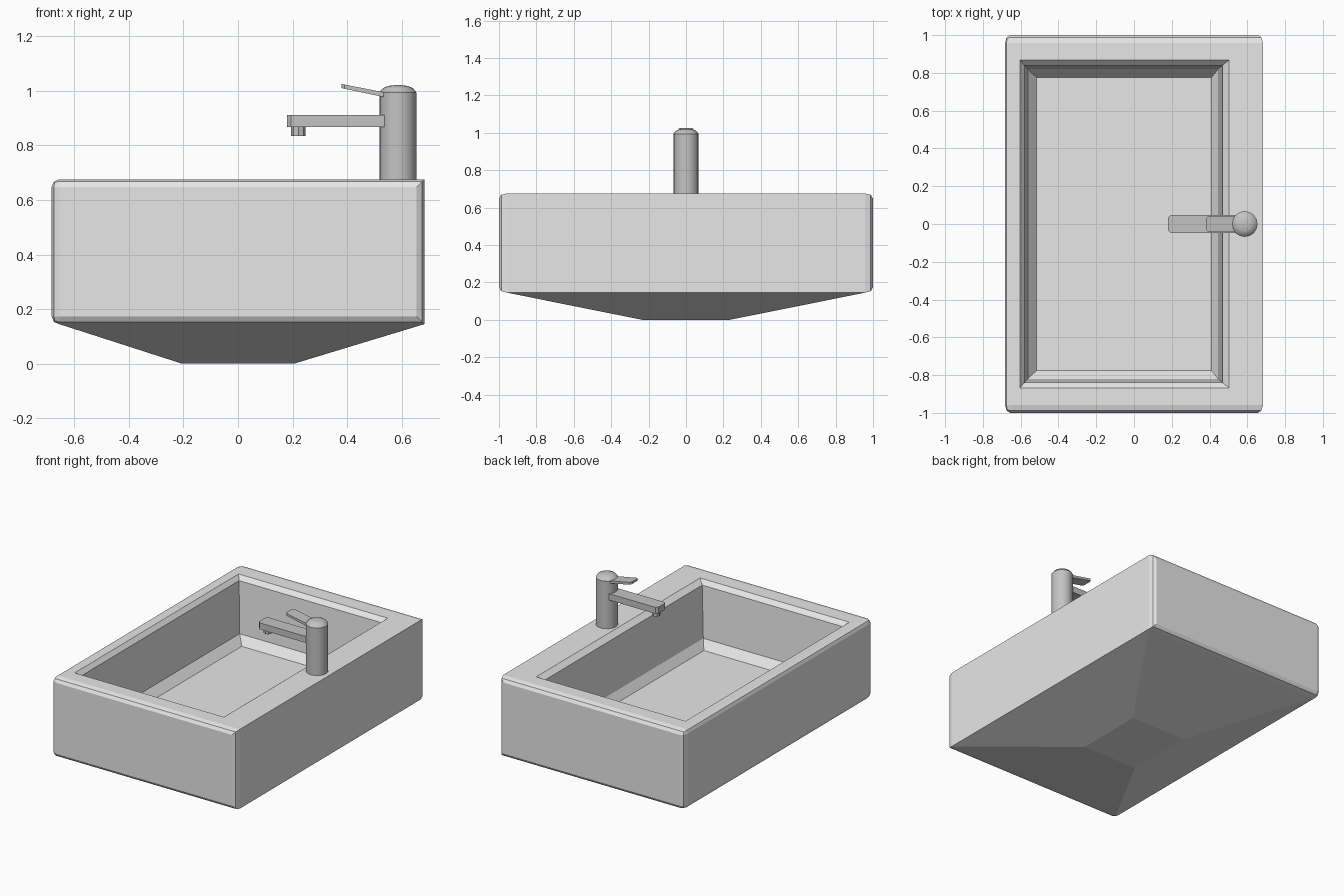
import bpy, bmesh, math

if "Cube" in bpy.data.objects:
    bpy.data.objects.remove(bpy.data.objects["Cube"])


def material(name, v):
    m = bpy.data.materials.new(name)
    m.diffuse_color = (v, v, v, 1)
    m.use_nodes = True
    m.node_tree.nodes["Principled BSDF"].inputs["Base Color"].default_value = m.diffuse_color
    return m


CERAMIC = material("white_ceramic", 0.8)
METAL = material("grey_metal", 0.55)


def finish(bm, name, mat, angle=None):
    bmesh.ops.recalc_face_normals(bm, faces=bm.faces)
    me = bpy.data.meshes.new(name)
    bm.to_mesh(me)
    bm.free()
    me.materials.append(mat)
    ob = bpy.data.objects.new(name, me)
    bpy.context.collection.objects.link(ob)
    if angle:
        bpy.ops.object.select_all(action='DESELECT')
        ob.select_set(True)
        bpy.context.view_layer.objects.active = ob
        bpy.ops.object.shade_smooth_by_angle(angle=math.radians(angle))
    return ob


def step(bm, face, x0, x1, y, z):
    """Extrude a rectangular face and move its copy to a new rectangle."""
    new = bmesh.ops.extrude_discrete_faces(bm, faces=[face])["faces"][0]
    c = new.calc_center_median()
    for v in new.verts:
        v.co = (x1 if v.co.x > c.x else x0, y if v.co.y > 0 else -y, z)
    return new


# Basin: box with rounded edges everywhere except along the wall side (+x)
bm = bmesh.new()
bmesh.ops.create_cube(bm, size=2)
for v in bm.verts:
    v.co = (v.co.x * 0.683, v.co.y, 0.676 if v.co.z > 0 else 0.145)
edges = [e for e in bm.edges
         if not all(v.co.x > 0 for v in e.verts)
         or abs(e.verts[0].co.z - e.verts[1].co.z) > 0.1]
bmesh.ops.bevel(bm, geom=edges, offset=0.028, segments=2, profile=0.5,
                affect='EDGES')
# The end roundings are longer than the others
for v in bm.verts:
    v.co.y = math.copysign(1 - (1 - abs(v.co.y)) * 1.5, v.co.y)
bm.faces.ensure_lookup_table()
bm.normal_update()
flat = [f for f in bm.faces if abs(f.normal.z) > 0.99]
top = max(flat, key=lambda f: f.calc_center_median().z)
bottom = min(flat, key=lambda f: f.calc_center_median().z)

# Bowl: rim, sloped lip, wall and chamfered floor
for ring in ((-0.603, 0.503, 0.867, 0.676), (-0.58, 0.468, 0.84, 0.648),
             (-0.562, 0.446, 0.82, 0.305), (-0.515, 0.41, 0.775, 0.25)):
    top = step(bm, top, *ring)

# Tapered underside
step(bm, bottom, -0.205, 0.205, 0.235, 0.0)
finish(bm, "basin", CERAMIC)


def lathe(name, profile, x, sides):
    bm = bmesh.new()
    rings = []
    for r, z in profile:
        rings.append([bm.verts.new((x + r * math.cos(2 * math.pi * i / sides),
                                    r * math.sin(2 * math.pi * i / sides), z))
                      for i in range(sides)])
    for a, b in zip(rings, rings[1:]):
        for i in range(sides):
            j = (i + 1) % sides
            bm.faces.new((a[i], a[j], b[j], b[i]))
    bm.faces.new(rings[0])
    bm.faces.new(rings[-1])
    finish(bm, name, METAL, 30)


def plank(name, outline, half, bevel):
    """Side outline in x,z extruded across y, tip corners chamfered."""
    bm = bmesh.new()
    f = bm.faces.new([bm.verts.new((x, -half, z)) for x, z in outline])
    g = bmesh.ops.extrude_face_region(bm, geom=[f])["geom"]
    for v in g:
        if isinstance(v, bmesh.types.BMVert):
            v.co.y = half
    tip = min(x for x, z in outline) + 0.02
    es = [e for e in bm.edges if all(v.co.x < tip for v in e.verts)
          and abs(e.verts[0].co.y - e.verts[1].co.y) < 0.001]
    bmesh.ops.bevel(bm, geom=es, offset=bevel, segments=1, affect='EDGES')
    finish(bm, name, METAL)


# Tap
lathe("tap_body", [(0.068, 0.67), (0.068, 0.994), (0.055, 1.01),
                   (0.036, 1.018), (0.012, 1.021)], 0.586, 16)
lathe("tap_nozzle", [(0.026, 0.835), (0.026, 0.875)], 0.221, 8)
plank("tap_spout", [(0.18, 0.868), (0.56, 0.868), (0.56, 0.911), (0.18, 0.911)],
      0.047, 0.014)
plank("tap_lever", [(0.38, 1.01), (0.56, 0.972), (0.56, 0.99), (0.38, 1.025)],
      0.04, 0.01)
